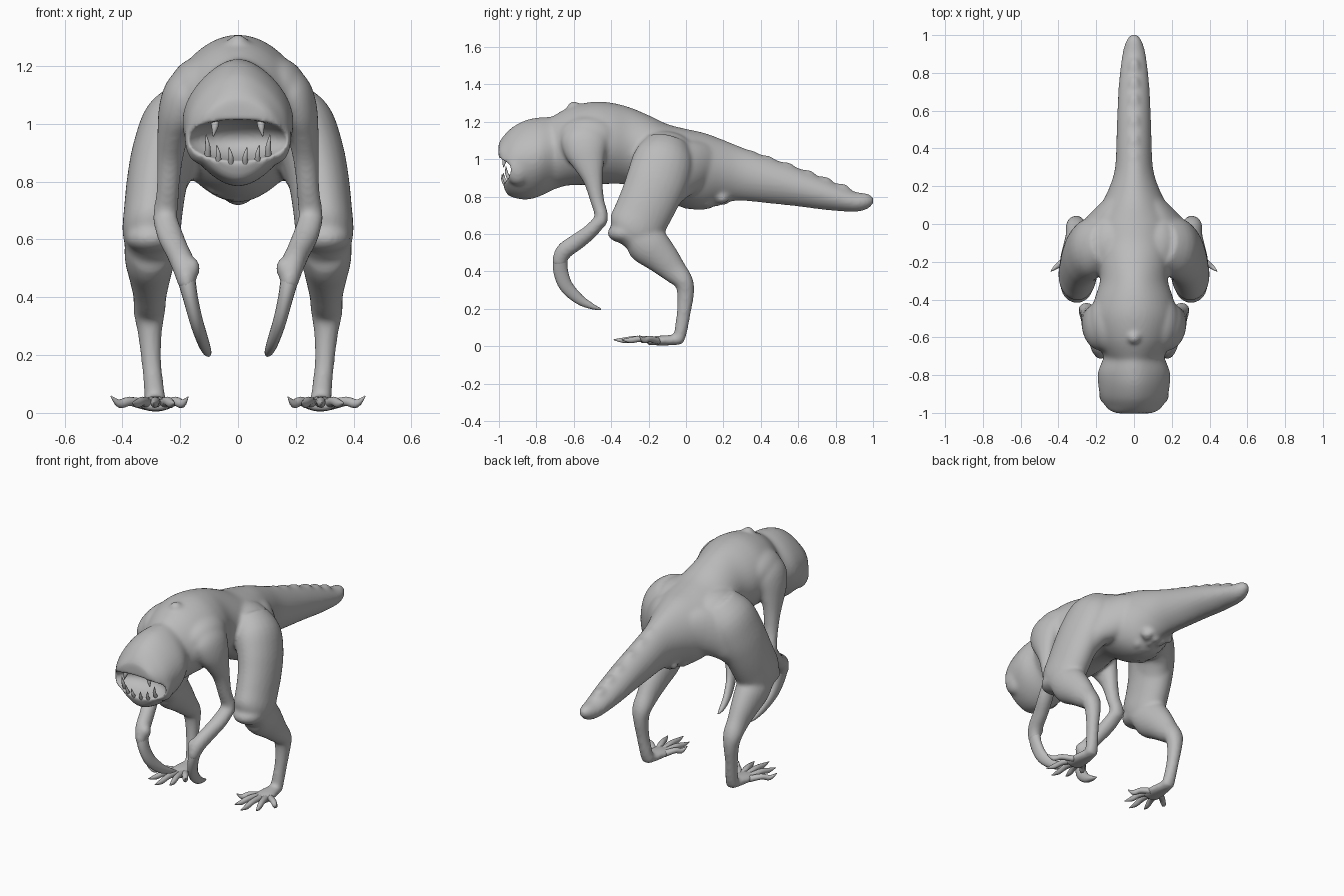
import bpy, bmesh, math, random
from mathutils import Vector, Matrix

if "Cube" in bpy.data.objects:
    bpy.data.objects.remove(bpy.data.objects["Cube"])
random.seed(4)


def material(name, rgb):
    m = bpy.data.materials.new(name)
    m.use_nodes = True
    m.diffuse_color = (*rgb, 1)
    m.node_tree.nodes["Principled BSDF"].inputs["Base Color"].default_value = (*rgb, 1)
    return m


SKIN = material("grey hide", (0.5, 0.5, 0.5))


def spline(rows, steps):
    """Catmull-Rom through rows of (x, y, z, half width, half depth)."""
    rows = [Vector(r) for r in rows]
    pts = [rows[0]] + rows + [rows[-1]]
    out = []
    for a, b, c, d in zip(pts, pts[1:], pts[2:], pts[3:]):
        for i in range(steps):
            t = i / steps
            out.append(0.5 * (2 * b + (c - a) * t + (2 * a - 5 * b + 4 * c - d) * t * t
                              + (3 * b - a - 3 * c + d) * t ** 3))
    return out + [rows[-1]]


def tube(bm, rows, side=1, segs=24, steps=4, taper=0.0, upright=False):
    """Loft ellipses along a path; taper pinches top and bottom, upright keeps rings vertical."""
    path = spline(rows, steps)
    centres = [Vector((p[0] * side, p[1], p[2])) for p in path]
    rings = []
    for i, p in enumerate(path):
        t = (centres[min(i + 1, len(path) - 1)] - centres[max(i - 1, 0)]).normalized()
        if upright:
            t = Vector((0, 1, 0))
        u = Vector((1, 0, 0))
        u = (u - t * u.dot(t)).normalized()
        v = u.cross(t)
        ring = []
        for k in range(segs):
            ang = math.tau * k / segs
            c, s = math.cos(ang), math.sin(ang)
            w = p[3] * (1 - taper * s * s)
            ring.append(bm.verts.new(centres[i] + u * (w * c) + v * (p[4] * s)))
        rings.append(ring)
    for r, q in zip(rings, rings[1:]):
        for k in range(segs):
            n = (k + 1) % segs
            bm.faces.new((r[k], r[n], q[n], q[k]))
    bm.faces.new(rings[0])
    bm.faces.new(rings[-1])


def ball(bm, loc, size):
    m = Matrix.Translation(loc) @ Matrix.Diagonal((*size, 1))
    bmesh.ops.create_uvsphere(bm, u_segments=32, v_segments=20, radius=1, matrix=m)


def finish(bm, name):
    bmesh.ops.recalc_face_normals(bm, faces=bm.faces)
    me = bpy.data.meshes.new(name)
    bm.to_mesh(me)
    bm.free()
    me.materials.append(SKIN)
    me.polygons.foreach_set("use_smooth", [True] * len(me.polygons))
    ob = bpy.data.objects.new(name, me)
    bpy.context.collection.objects.link(ob)
    return ob


# Torso and tail: y, centre height, half width, half height
torso = [(-.72, 1.035, .15, .19), (-.62, 1.07, .2, .21), (-.5, 1.085, .225, .222),
         (-.4, 1.085, .21, .217), (-.3, 1.07, .18, .207), (-.2, 1.035, .19, .2),
         (-.1, .98, .215, .208), (0, .95, .22, .212), (.1, .935, .175, .205),
         (.2, .935, .128, .168), (.3, .92, .1, .143), (.45, .885, .093, .122),
         (.6, .85, .088, .103), (.75, .81, .08, .082), (.9, .773, .062, .055),
         (.97, .775, .042, .042), (1.005, .78, .015, .015)]
# Head, same layout
head = [(-1.003, 1.04, .09, .04), (-.99, 1.01, .125, .095), (-.962, .98, .155, .16),
        (-.92, .985, .177, .192), (-.85, .997, .19, .214), (-.78, 1.013, .19, .211),
        (-.7, 1.035, .16, .195), (-.6, 1.07, .15, .2)]
# Limbs: x, y, z, half width, half depth
thigh = [(.15, -.1, 1.08, .09, .12), (.21, -.12, 1, .12, .16),
         (.255, -.15, .9, .112, .165), (.28, -.19, .8, .105, .158), (.293, -.237, .7, .102, .152),
         (.3, -.278, .62, .1, .145), (.3, -.31, .565, .08, .1)]
gluteal = [(.06, .12, .97, .075, .12), (.14, .02, .96, .09, .14), (.22, -.09, .91, .1, .15),
           (.275, -.18, .79, .09, .13)]
shin = [(.3, -.335, .6, .075, .06), (.3, -.27, .59, .09, .095), (.305, -.2, .54, .088, .11),
        (.305, -.13, .475, .073, .092),
        (.305, -.065, .405, .058, .07), (.307, -.012, .345, .055, .052), (.305, -.002, .28, .043, .046),
        (.3, -.012, .18, .035, .038), (.29, -.028, .08, .036, .035), (.285, -.04, .025, .04, .028)]
foot = [(.285, -.015, .032, .03, .022), (.285, -.08, .032, .045, .028),
        (.285, -.15, .03, .058, .026), (.285, -.21, .026, .055, .02)]
upper_arm = [(.13, -.54, 1.15, .08, .1), (.175, -.54, 1.1, .085, .13), (.205, -.535, 1.04, .072, .115),
             (.225, -.515, .96, .055, .08), (.235, -.495, .88, .045, .052),
             (.242, -.475, .78, .04, .038), (.25, -.452, .7, .043, .036), (.255, -.46, .655, .042, .036)]
forearm = [(.255, -.45, .68, .042, .036), (.235, -.51, .615, .046, .04), (.21, -.58, .56, .042, .045),
           (.19, -.645, .515, .042, .046), (.18, -.672, .47, .036, .042), (.175, -.675, .43, .028, .038)]
claw = [(.18, -.672, .47, .032, .038), (.165, -.67, .4, .026, .039), (.145, -.64, .32, .023, .036),
        (.122, -.57, .25, .02, .027), (.107, -.5, .212, .015, .015), (.1, -.455, .198, .004, .004)]

bm = bmesh.new()
tube(bm, [(0, *r) for r in torso], segs=40, taper=.12, upright=True)
tube(bm, [(0, *r) for r in head], segs=40, taper=.25, upright=True)
for s in (-1, 1):
    for limb in (thigh, gluteal, shin, foot, upper_arm, forearm):
        tube(bm, limb, s)
    ball(bm, (s * .085, -.952, 1.03), (.05, .043, .028))      # lip swelling
    ball(bm, (s * .13, -.9, .95), (.055, .07, .09))           # jaw corner
    ball(bm, (s * .125, -.52, 1.115), (.115, .165, .118))     # shoulder muscle
    ball(bm, (s * .16, -.665, .5), (.03, .035, .04))          # wrist knob
    ball(bm, (s * .12, -.12, 1.03), (.13, .17, .12))          # hip muscle
    ball(bm, (s * .302, -.325, .605), (.088, .095, .055))     # kneecap
# Spur and knobs along the spine
ball(bm, (0, -.6, 1.28), (.035, .035, .03))
for i in range(9):
    y = .05 + i * .095 + random.uniform(-.015, .015)
    ball(bm, (0, y, 1.116 - .355 * y + .025 * math.sin(y * 3)), (.035, .06, .03))
# Lumps under the pelvis
for i in range(22):
    x, y = random.uniform(-.09, .09), random.uniform(-.04, .24)
    ball(bm, (x, y, .76 + x * x * 3 + max(y - .1, 0) * .2), (.022, .025, .03))
body = finish(bm, "body")

# Mouth cavity cutter
bm = bmesh.new()
ball(bm, (0, -1, .943), (.19, .145, .072))
cutter = finish(bm, "mouth_cutter")
cutter.hide_render = True


def remesh():
    m = body.modifiers.new("remesh", "REMESH")
    m.mode = "VOXEL"
    m.voxel_size = .009
    m.use_smooth_shade = True


def soften(label, rounds):
    m = body.modifiers.new(label, "SMOOTH")
    m.factor = .5
    m.iterations = rounds


# Fuse the body, soften the joins, cut the mouth
remesh()
soften("soften_joins", 10)
cut = body.modifiers.new("mouth", "BOOLEAN")
cut.operation = "DIFFERENCE"
cut.object = cutter
remesh()
soften("soften_lips", 4)
bpy.context.view_layer.objects.active = body
for name in [m.name for m in body.modifiers]:
    bpy.ops.object.modifier_apply(modifier=name)
bpy.data.objects.remove(cutter)

# Scythe claws and toes
toe_tips = [(.44, -.25, .058), (.365, -.345, .035), (.29, -.388, .035), (.22, -.345, .035), (.173, -.26, .055)]
for s, label in ((1, "left"), (-1, "right")):
    bm = bmesh.new()
    tube(bm, claw, s, 16)
    finish(bm, label + "_scythe_claw")
    bm = bmesh.new()
    for x, y, z in toe_tips:
        root = Vector((.285 + (x - .3) * .25, -.15, .028))
        tip = Vector((x, y, z))
        a, b = root.lerp(tip, .45), root.lerp(tip, .75)
        tube(bm, [(*root, .02, .018), (a.x, a.y, .04, .017, .016),
                  (b.x, b.y, .032, .013, .015), (*tip, .002, .002)], s, 12)
    finish(bm, label + "_toes")

# Teeth: root, then offset to the tip
bm = bmesh.new()
for s in (-1, 1):
    for x, y, z, dy, dz, r in ((.08, -.955, 1.025, -.02, -.068, .016),
                               (.025, -.962, .858, -.022, .06, .011),
                               (.068, -.955, .864, -.022, .062, .011),
                               (.105, -.938, .882, -.025, .08, .012)):
        tube(bm, [(x, y, z, r, r), (x, y + dy * .8, z + dz * .5, r * .75, r * .75),
                  (x + .006, y + dy, z + dz, .002, .002)], s, 10)
finish(bm, "teeth")
